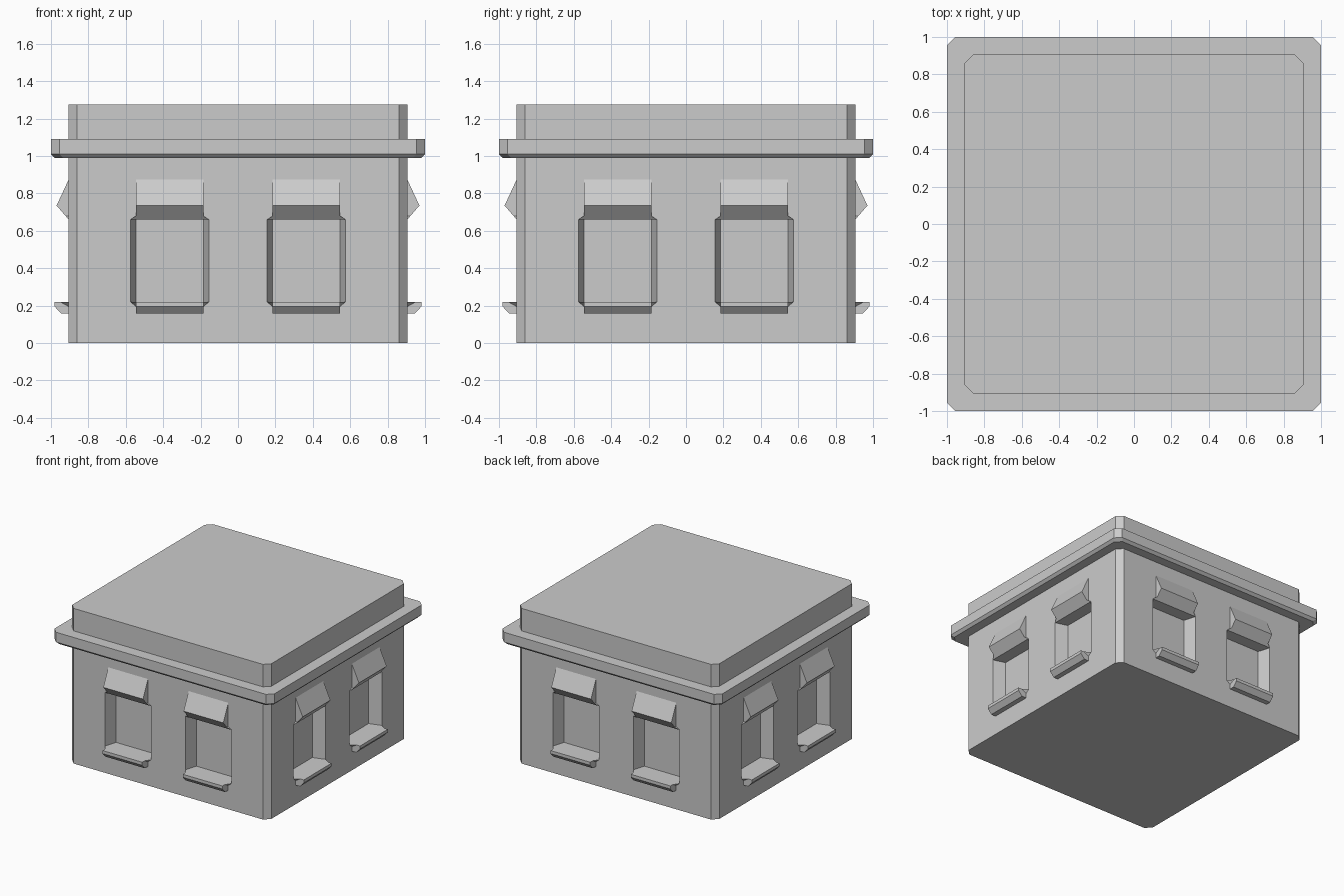
import bpy
import bmesh
import math
from mathutils import Vector, Matrix

cube = bpy.data.objects.get("Cube")
if cube:
    bpy.data.objects.remove(cube, do_unlink=True)

stone = bpy.data.materials.new("grey_stone")
stone.use_nodes = True
GREY = (0.6, 0.6, 0.6, 1)
stone.diffuse_color = GREY
stone.node_tree.nodes["Principled BSDF"].inputs["Base Color"].default_value = GREY

WALL = 0.905      # half width of the walls
CHAMFER = 0.045   # cut at the vertical corners
DEPTH = 0.1       # window recess
INNER, OUTER = 0.18, 0.21
SILL_Z, HEAD_Z = 0.22, 0.66


def finish(name, bm):
    bmesh.ops.recalc_face_normals(bm, faces=bm.faces)
    mesh = bpy.data.meshes.new(name)
    bm.to_mesh(mesh)
    bm.free()
    mesh.materials.append(stone)
    obj = bpy.data.objects.new(name, mesh)
    bpy.context.collection.objects.link(obj)
    return obj


def add_hull(bm, points):
    """Convex solid around the points, with flat faces merged."""
    part = bmesh.new()
    for p in points:
        part.verts.new(p)
    bmesh.ops.convex_hull(part, input=part.verts)
    bmesh.ops.dissolve_limit(part, angle_limit=math.radians(1),
                             verts=part.verts, edges=part.edges)
    mesh = bpy.data.meshes.new("part")
    part.to_mesh(mesh)
    part.free()
    bm.from_mesh(mesh)
    bpy.data.meshes.remove(mesh)


def octagon(half, z, cut=CHAMFER):
    a, b = half, half - cut
    return [(sx * p, sy * q, z) for p, q in ((a, b), (b, a))
            for sx in (-1, 1) for sy in (-1, 1)]


def block(name, rings):
    bm = bmesh.new()
    add_hull(bm, [p for half, z in rings for p in octagon(half, z)])
    return finish(name, bm)


def on_wall(points, side, centre):
    """Place (across, outward, height) points on one of the four walls."""
    turn = Matrix.Rotation(side * math.pi / 2, 3, "Z")
    return [turn @ Vector((centre + u, -out, z)) for u, out, z in points]


def bar(profile):
    return [(u, out, z) for u in (-INNER, INNER) for out, z in profile]


def flare(s, reach, z_wall, z_tip):
    """Small corner piece joining a bar end to the window jamb."""
    return [(s * INNER, WALL, z_wall), (s * INNER, WALL, z_tip),
            (s * INNER, reach[0], reach[1]), (s * OUTER, WALL, z_wall)]


# Main masses
walls = block("walls", [(WALL, 0), (WALL, 1.0)])
block("cornice", [(0.98, 0.99), (1.0, 1.01), (1.0, 1.09)])
block("roof_block", [(WALL, 1.085), (WALL, 1.275)])

# Hood and sill cross-sections, as (outward, height)
hood_profile = [(WALL, 0.875), (0.97, 0.735), (WALL, HEAD_Z)]
sill_profile = [(WALL, SILL_Z), (0.98, SILL_Z), (0.98, 0.195),
                (0.945, 0.157), (WALL, 0.157)]

# Splayed window recess, carried a little beyond the wall for a clean cut
splay = (OUTER - INNER) / DEPTH
lip = 0.02
recess = [(s * half, out, z) for s in (-1, 1) for z in (SILL_Z, HEAD_Z)
          for half, out in ((INNER, WALL - DEPTH), (OUTER + splay * lip, WALL + lip))]

cutter_bm = bmesh.new()
for side, label in enumerate(("front", "left", "back", "right")):
    for centre, place in ((-0.365, "a"), (0.365, "b")):
        add_hull(cutter_bm, on_wall(recess, side, centre))

        hood = bmesh.new()
        add_hull(hood, on_wall(bar(hood_profile), side, centre))
        sill = bmesh.new()
        add_hull(sill, on_wall(bar(sill_profile), side, centre))
        for s in (-1, 1):
            add_hull(hood, on_wall(flare(s, (0.922, 0.68), HEAD_Z, 0.68), side, centre))
            add_hull(sill, on_wall(flare(s, (0.95, SILL_Z), SILL_Z, 0.195), side, centre))
        finish(f"{label}_window_hood_{place}", hood)
        finish(f"{label}_window_sill_{place}", sill)

# Cut the recesses into the walls
cutter = finish("window_cutter", cutter_bm)
cutter.hide_render = True
cut = walls.modifiers.new("window_recesses", "BOOLEAN")
cut.operation = "DIFFERENCE"
cut.solver = "EXACT"
cut.object = cutter
bpy.context.view_layer.objects.active = walls
bpy.ops.object.modifier_apply(modifier=cut.name)
bpy.data.objects.remove(cutter, do_unlink=True)
